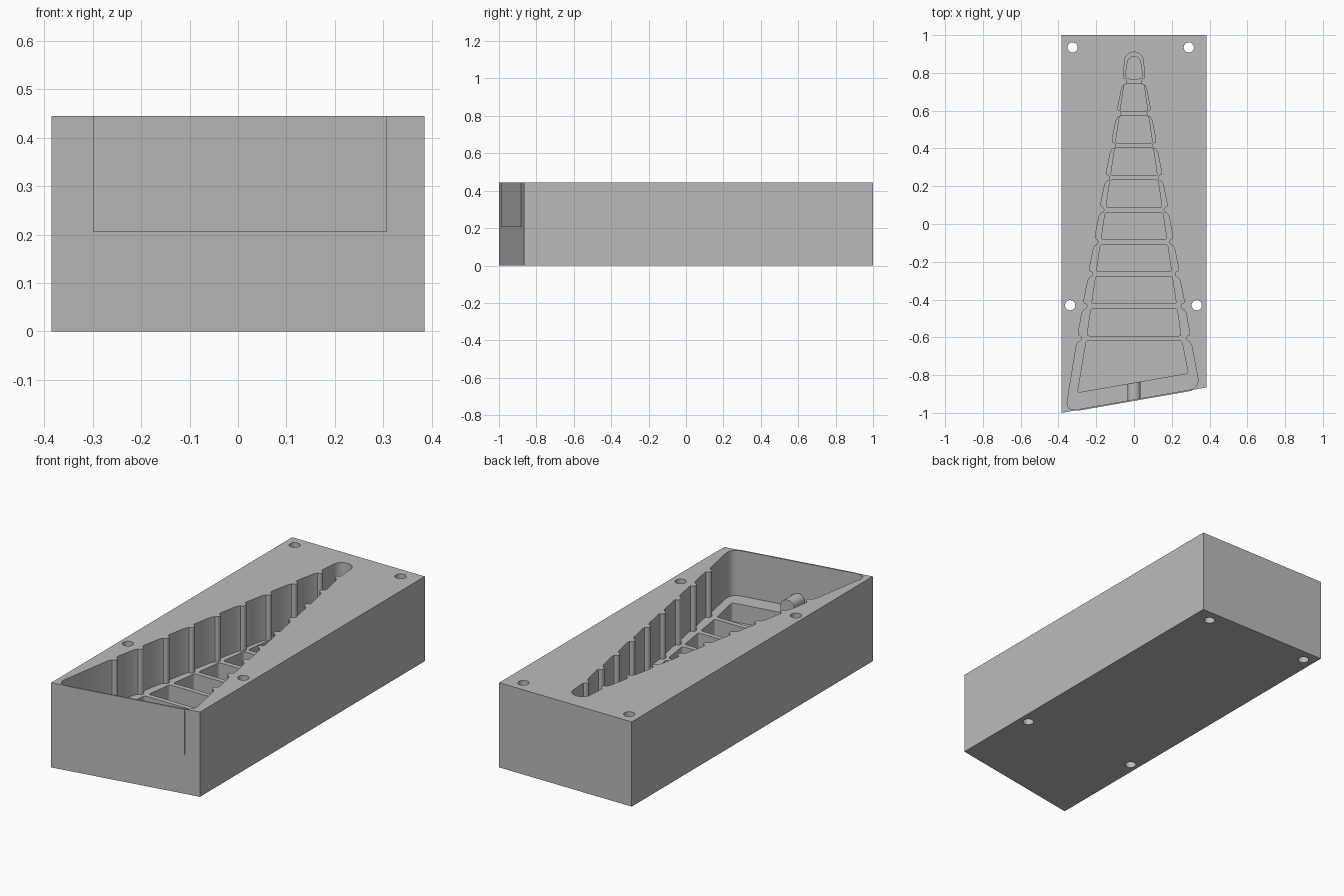
import bpy, bmesh, math
from mathutils import Vector

cube = bpy.data.objects.get("Cube")
if cube:
    bpy.data.objects.remove(cube, do_unlink=True)

grey = bpy.data.materials.new("mould_grey")
grey.use_nodes = True
grey.diffuse_color = (0.5, 0.5, 0.5, 1)
grey.node_tree.nodes["Principled BSDF"].inputs["Base Color"].default_value = (0.5, 0.5, 0.5, 1)

TOP, FLOOR, POCKET = 0.445, 0.207, 0.11
SIDE = 0.385
RIBS = [0.755 - 0.17 * i for i in range(9)]


def front_y(x):
    """Line of the slanted front face."""
    return -1 + 0.175 * (x + SIDE)


def half_width(y):
    """Taper of the cavity."""
    return 0.06 + 0.176 * (0.75 - y)


def rounded(corners, radius, steps=6):
    """Round every corner of a polygon."""
    out = []
    for i, c in enumerate(corners):
        c = Vector(c)
        ends = []
        for n in (corners[i - 1], corners[(i + 1) % len(corners)]):
            d = Vector(n) - c
            ends.append(c + d.normalized() * min(radius, d.length * 0.45))
        for s in range(steps + 1):
            t = s / steps
            out.append(ends[0] * (1 - t) ** 2 + c * 2 * t * (1 - t) + ends[1] * t * t)
    return out


def prisms(name, outlines, z0, z1):
    """Extrude one or more flat outlines into one object."""
    bm = bmesh.new()
    for pts in outlines:
        face = bm.faces.new([bm.verts.new((p[0], p[1], z0)) for p in pts])
        new = bmesh.ops.extrude_face_region(bm, geom=[face])["geom"]
        bmesh.ops.translate(bm, vec=(0, 0, z1 - z0),
                            verts=[v for v in new if isinstance(v, bmesh.types.BMVert)])
    bmesh.ops.recalc_face_normals(bm, faces=bm.faces)
    mesh = bpy.data.meshes.new(name)
    bm.to_mesh(mesh)
    bm.free()
    mesh.materials.append(grey)
    ob = bpy.data.objects.new(name, mesh)
    bpy.context.collection.objects.link(ob)
    return ob


def circle(x, y, r, n=24):
    return [(x + r * math.cos(math.tau * i / n), y + r * math.sin(math.tau * i / n))
            for i in range(n)]


def smooth(ob):
    bpy.ops.object.select_all(action="DESELECT")
    ob.select_set(True)
    bpy.context.view_layer.objects.active = ob
    bpy.ops.object.shade_smooth_by_angle(angle=math.radians(35))


# Block with slanted front
block = prisms("mould_block", [[(-SIDE, -1), (SIDE, front_y(SIDE)), (SIDE, 1), (-SIDE, 1)]], 0, TOP)

# Cavity outline: rounded tip, stepped sides with a half-round bump at each rib
side = [(0.05 * math.sin(a), 0.86 + 0.05 * math.cos(a))
        for a in (math.pi / 2 * i / 8 for i in range(1, 9))]
for y in RIBS:
    w = half_width(y)
    side.append((w - 0.004, y + 0.035))
    for i in range(9):
        a = math.pi * i / 8
        side.append((w - 0.004 - 0.018 * math.sin(a), y + 0.018 * math.cos(a)))
    side.append((w + 0.006, y - 0.035))
WALL = 0.004
corner_l, corner_r = (-0.362, front_y(-0.362) + WALL), (0.348, front_y(0.348) + WALL)
front = rounded([side[-1], corner_r, corner_l, (-side[-1][0], side[-1][1])], 0.06)
front = front[7:21]
outline = [(0, 0.91)] + side + front + [(-x, y) for x, y in reversed(side)]
cavity = prisms("cavity_cutter", [outline], FLOOR, TOP + 0.1)

# Pockets between the ribs
cells = []
tops = [0.885] + [y - 0.013 for y in RIBS]
bottoms = [y + 0.013 for y in RIBS]
for i, (t, b) in enumerate(zip(tops, bottoms)):
    wt, wb = 0.84 * half_width(t), 0.84 * half_width(b)
    cells.append(rounded([(wt, t), (wb, b), (-wb, b), (-wt, t)], 0.03 if i == 0 else 0.012, 4))
w = 0.84 * half_width(tops[-1])
cells.append(rounded([(w, tops[-1]), (0.287, -0.79), (-0.298, -0.892), (-w, tops[-1])], 0.012, 4))
pockets = prisms("pocket_cutter", cells, POCKET, FLOOR + 0.05)

# Through holes for dowels
holes = prisms("hole_cutter", [circle(x, y, 0.027) for x, y in
               ((-0.325, 0.935), (0.29, 0.935), (-0.338, -0.43), (0.332, -0.43))], -0.1, TOP + 0.1)

bpy.context.view_layer.objects.active = block
for cutter in (cavity, pockets, holes):
    cutter.hide_render = True
    mod = block.modifiers.new(cutter.name, "BOOLEAN")
    mod.operation, mod.solver, mod.object = "DIFFERENCE", "EXACT", cutter
    bpy.ops.object.modifier_apply(modifier=mod.name)
    bpy.data.objects.remove(cutter, do_unlink=True)
smooth(block)

# Thin raised plate on the front
x0, x1 = -0.3, 0.308
prisms("front_plate", [[(x0, front_y(x0) - 0.004), (x1, front_y(x1) - 0.004),
                        (x1, front_y(x1) + 0.001), (x0, front_y(x0) + 0.001)]], FLOOR, TOP)

# Round-topped peg lying against the front wall
r = 0.035
arch = [(r, 0)] + [(r * math.cos(math.pi * i / 12), 0.04 + r * math.sin(math.pi * i / 12))
                   for i in range(13)] + [(-r, 0)]
peg = prisms("front_peg", [arch], 0, 0.09)
for v in peg.data.vertices:
    x, h, d = v.co
    v.co = (x, front_y(x) + 0.002 + d, FLOOR - 0.002 + h)
peg.data.flip_normals()
smooth(peg)
